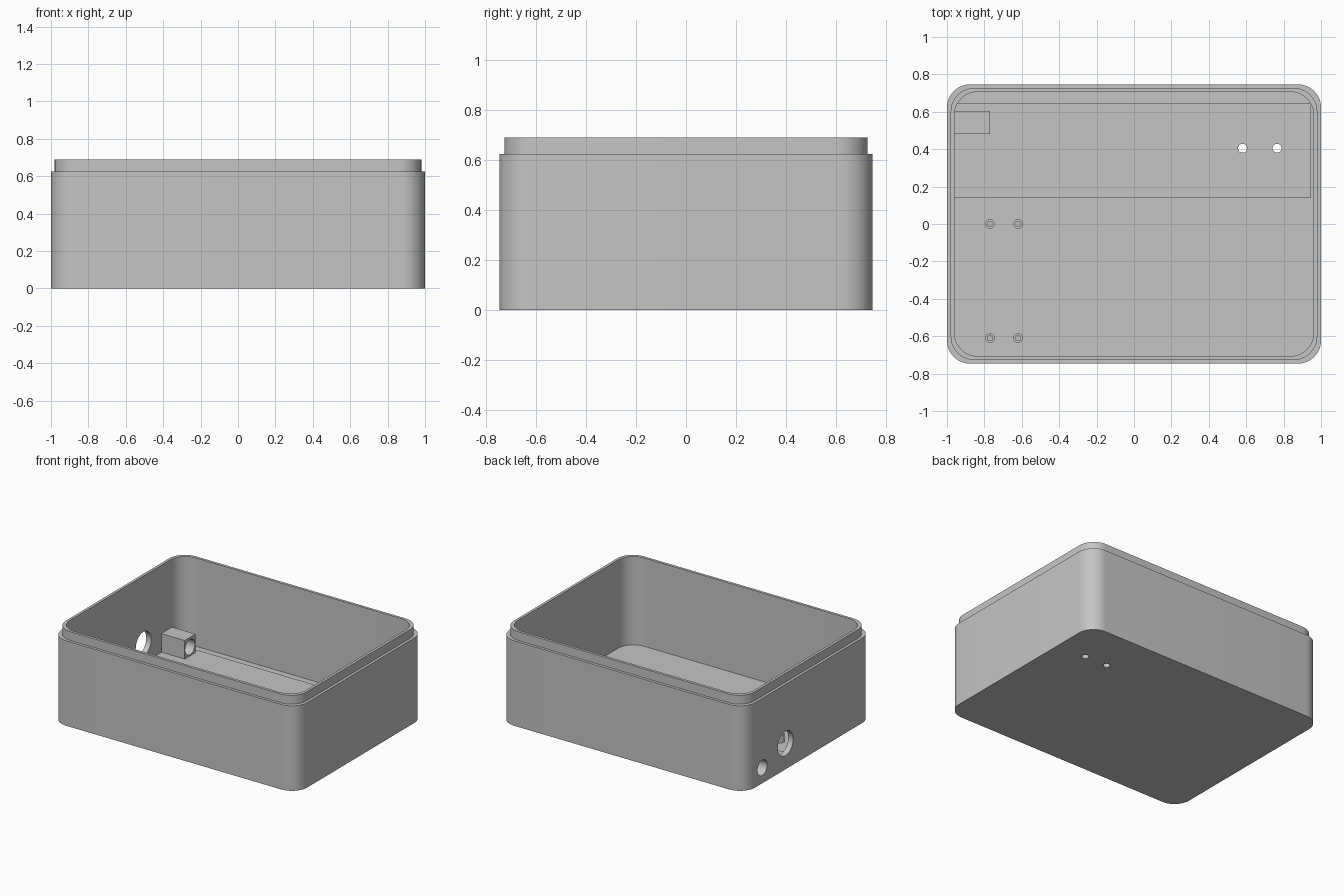
import bpy, bmesh
from math import cos, sin, pi, radians
from mathutils import Matrix

cube = bpy.data.objects.get("Cube")
if cube:
    bpy.data.objects.remove(cube, do_unlink=True)

grey = bpy.data.materials.new("light_grey_plastic")
grey.use_nodes = True
COLOR = (0.56, 0.56, 0.56, 1)
grey.diffuse_color = COLOR
grey.node_tree.nodes["Principled BSDF"].inputs["Base Color"].default_value = COLOR


def finish(name, bm):
    bmesh.ops.recalc_face_normals(bm, faces=bm.faces)
    mesh = bpy.data.meshes.new(name)
    bm.to_mesh(mesh)
    bm.free()
    obj = bpy.data.objects.new(name, mesh)
    bpy.context.collection.objects.link(obj)
    mesh.materials.append(grey)
    return obj


def rounded_rect(hx, hy, r, steps=12):
    """Outline of a rectangle with rounded corners."""
    pts = []
    for k, (sx, sy) in enumerate([(1, 1), (-1, 1), (-1, -1), (1, -1)]):
        for i in range(steps + 1):
            a = (k + i / steps) * pi / 2
            pts.append((sx * (hx - r) + r * cos(a), sy * (hy - r) + r * sin(a)))
    return pts


def circle(r, x=0, y=0, n=32):
    return [(x + r * cos(2 * pi * i / n), y + r * sin(2 * pi * i / n)) for i in range(n)]


def stack(name, rings):
    """Skin a list of (outline, z) rings and cap both ends."""
    bm = bmesh.new()
    loops = [[bm.verts.new((x, y, z)) for x, y in pts] for pts, z in rings]
    for a, b in zip(loops, loops[1:]):
        for i in range(len(a)):
            j = (i + 1) % len(a)
            bm.faces.new((a[i], a[j], b[j], b[i]))
    bm.faces.new(loops[0])
    bm.faces.new(loops[-1])
    return finish(name, bm)


def box(name, lo, hi):
    bm = bmesh.new()
    bmesh.ops.create_cube(bm, size=1)
    for v in bm.verts:
        v.co = [l if c < 0 else h for c, l, h in zip(v.co, lo, hi)]
    return finish(name, bm)


def drill(targets, radius, center, depth, along_x=False):
    """Cut a round hole through each target and discard the cutter."""
    cutter = stack("hole_cutter", [(circle(radius), -depth / 2), (circle(radius), depth / 2)])
    turn = Matrix.Rotation(pi / 2, 4, 'Y') if along_x else Matrix.Identity(4)
    cutter.data.transform(Matrix.Translation(center) @ turn)
    cutter.hide_render = True
    for obj in targets:
        mod = obj.modifiers.new("hole", 'BOOLEAN')
        mod.object = cutter
        mod.operation = 'DIFFERENCE'
        mod.solver = 'EXACT'
        bpy.context.view_layer.objects.active = obj
        bpy.ops.object.modifier_apply(modifier=mod.name)
    bpy.data.objects.remove(cutter, do_unlink=True)


# Open enclosure with a stepped lip for a lid
FLOOR, SHOULDER, TOP, R = 0.04, 0.625, 0.69, 0.125
outer = rounded_rect(1, 0.747, R)
lip = rounded_rect(0.98, 0.727, R)
inner = rounded_rect(0.96, 0.707, R)
shell = stack("enclosure_shell", [(outer, 0), (outer, SHOULDER), (lip, SHOULDER),
                                  (lip, TOP), (inner, TOP), (inner, FLOOR)])

# Raised floor pad and cable guide block
pad = box("floor_pad", (-0.97, 0.14, FLOOR - 0.01), (0.945, 0.645, FLOOR + 0.01))
guide = box("cable_guide", (-0.97, 0.48, FLOOR), (-0.77, 0.605, 0.187))

# Screw holes in the floor, then side wall openings
for x in (0.58, 0.765):
    drill([shell, pad], 0.024, (x, 0.405, 0.03), 0.2)
drill([shell], 0.09, (-1, 0.272, 0.19), 0.2, True)
drill([shell, guide], 0.056, (-0.9, 0.542, 0.114), 0.6, True)

# Circuit board standoffs with blind screw holes
posts = []
for x in (-0.77, -0.62):
    for y in (0, -0.61):
        wide, bore = circle(0.025, x, y), circle(0.013, x, y)
        posts.append(stack("standoff", [(wide, FLOOR - 0.005), (wide, 0.1),
                                        (bore, 0.1), (bore, FLOOR + 0.005)]))

# Smooth the rounded corners and keep crisp edges
bpy.ops.object.select_all(action='DESELECT')
for obj in [shell, pad, guide] + posts:
    obj.select_set(True)
bpy.context.view_layer.objects.active = shell
bpy.ops.object.shade_smooth_by_angle(angle=radians(30))
